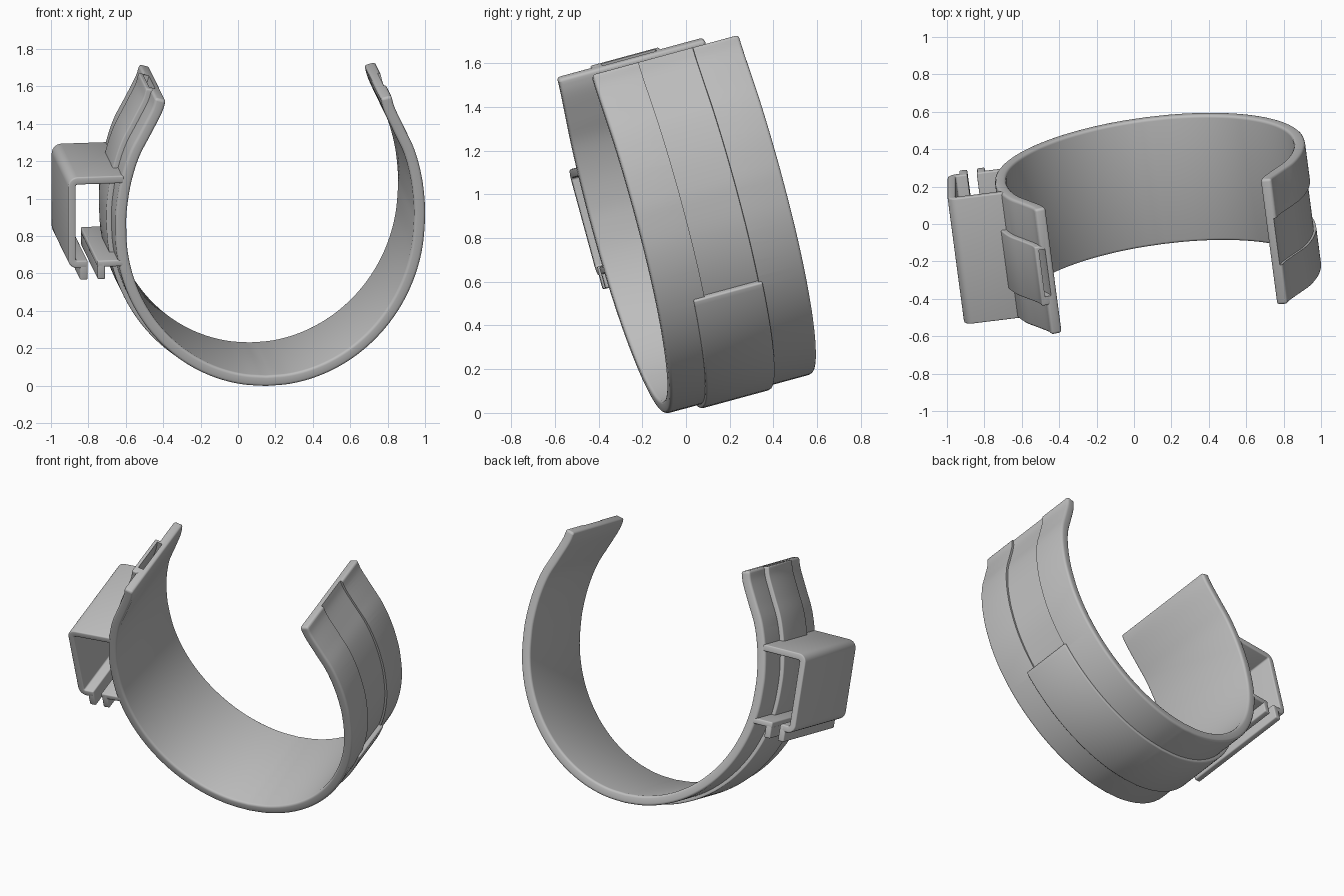
import bpy, bmesh, math
from mathutils import Vector, Matrix

if "Cube" in bpy.data.objects:
    bpy.data.objects.remove(bpy.data.objects["Cube"])

# Tilted frame: AXIS runs across the band's width, U and V span its profile
AXIS = Vector((-0.127, 0.957, 0.26)).normalized()
U = (Vector((1, 0, 0)) - AXIS * AXIS.x).normalized()
V = U.cross(AXIS)
ORIGIN = Vector((0.165, -0.095, 0.0))
WIDTH = 0.7

grey = bpy.data.materials.new("light_grey")
grey.use_nodes = True
grey.diffuse_color = (0.51, 0.51, 0.51, 1)
grey.node_tree.nodes["Principled BSDF"].inputs["Base Color"].default_value = (0.51, 0.51, 0.51, 1)


def ribbon(name, path, lo, hi_start, hi_end, w0=0.0, w1=WIDTH):
    """Sweep a rectangle along a profile path, offset outwards from lo to hi."""
    bm = bmesh.new()
    rings = []
    last = len(path) - 1
    for i, p in enumerate(path):
        t = (path[min(i + 1, last)] - path[max(i - 1, 0)]).normalized()
        n = Vector((-t.y, t.x))
        hi = hi_start + (hi_end - hi_start) * i / last
        ring = []
        for off, w in ((lo, w0), (hi, w0), (hi, w1), (lo, w1)):
            q = p + n * off
            ring.append(bm.verts.new(ORIGIN + U * q.x + V * q.y + AXIS * w))
        rings.append(ring)
    for a, b in zip(rings, rings[1:]):
        for k in range(4):
            bm.faces.new((a[k], a[(k + 1) % 4], b[(k + 1) % 4], b[k]))
    bm.faces.new(rings[0])
    bm.faces.new(rings[-1][::-1])
    bmesh.ops.recalc_face_normals(bm, faces=bm.faces[:])
    mesh = bpy.data.meshes.new(name)
    bm.to_mesh(mesh)
    bm.free()
    mesh.materials.append(grey)
    obj = bpy.data.objects.new(name, mesh)
    bpy.context.collection.objects.link(obj)
    return obj


def finish(obj, bevel, cutters=()):
    """Round the edges, cut and shade."""
    m = obj.modifiers.new("round", 'BEVEL')
    m.width, m.segments, m.limit_method, m.angle_limit = bevel, 3, 'ANGLE', math.radians(50)
    for c in cutters:
        m = obj.modifiers.new("cut", 'BOOLEAN')
        m.operation, m.solver, m.object = 'DIFFERENCE', 'EXACT', c
    bpy.ops.object.select_all(action='DESELECT')
    bpy.context.view_layer.objects.active = obj
    obj.select_set(True)
    for m in list(obj.modifiers):
        bpy.ops.object.modifier_apply(modifier=m.name)
    bpy.ops.object.shade_smooth_by_angle(angle=math.radians(35))


def smooth(points, steps=5):
    """Catmull-Rom curve through the points."""
    pts = [points[0] * 2 - points[1]] + points + [points[-1] * 2 - points[-2]]
    out = []
    for a, b, c, d in zip(pts, pts[1:], pts[2:], pts[3:]):
        for s in range(steps):
            t = s / steps
            out.append(0.5 * (2 * b + (c - a) * t + (2 * a - 5 * b + 4 * c - d) * t ** 2
                              + (3 * b - a - 3 * c + d) * t ** 3))
    return out + [points[-1]]


def fillet(points, radius):
    """Polyline with rounded corners."""
    pts = [Vector(p) for p in points]
    out = [pts[0]]
    for a, b, c in zip(pts, pts[1:], pts[2:]):
        p, q = b + (a - b).normalized() * radius, b + (c - b).normalized() * radius
        centre = p + q - b
        for k in range(7):
            t = k / 6 * math.pi / 2
            out.append(centre + (p - centre) * math.cos(t) + (q - centre) * math.sin(t))
    return out + [pts[-1]]


# Inner profile: right arm, round bottom, mirrored left arm, turned slightly in its plane
arm = [Vector(p) for p in ((0.578, 1.585), (0.6, 1.51), (0.66, 1.385),
                           (0.715, 1.27), (0.754, 1.13), (0.773, 0.99))]
half = smooth(arm + [Vector((0.775 * math.cos(a), 0.89 - 0.835 * math.sin(a)))
                     for a in (math.pi / 2 * k / 10 for k in range(11))])
turn = Matrix.Rotation(-0.025, 2)
pivot = Vector((0, 0.86))
profile = [turn @ (p - pivot) + pivot + Vector((0.007, 0))
           for p in half + [Vector((-p.x, p.y)) for p in half[-2::-1]]]
long_profile = ([profile[0] + (profile[0] - profile[1]) * 2] + profile
                + [profile[-1] + (profile[-1] - profile[-2]) * 2])

# Cutters: shallow channel on the right arm, strap slot in the left tip
channel = ribbon("channel_cutter", [p for p in long_profile if p.x > 0 and p.y > 0.45],
                 0.046, 0.12, 0.12, 0.22, 0.48)
slot = ribbon("slot_cutter", [p for p in long_profile if p.x < 0 and p.y > 1.25],
              0.034, 0.068, 0.068, 0.215, 0.475)

# Band and the raised strap sleeve around its outside
band = ribbon("band", profile, 0.0, 0.06, 0.06)
sleeve = ribbon("strap_sleeve", [p for p in profile if p.x < 0 or p.y < 0.5],
                0.03, 0.075, 0.09, 0.167, 0.495)
finish(band, 0.016, (channel, slot))
finish(sleeve, 0.008, (slot,))
for c in (channel, slot):
    bpy.data.objects.remove(c)

# Side holder, open along its lower edge, with a hanging rib on each side of the gap
holder = ribbon("side_holder", fillet([(-0.78, 1.169), (-1.061, 1.169), (-1.061, 0.706),
                                       (-0.976, 0.706)], 0.031), -0.021, 0.021, 0.021)
finish(holder, 0.008)
lip = ribbon("holder_lip", [Vector((-0.78, 0.706)), Vector((-0.925, 0.706))],
             -0.018, 0.018, 0.018)
finish(lip, 0.008)
for name, x in (("outer_rib", -0.997), ("inner_rib", -0.902)):
    rib = ribbon(name, [Vector((x, 0.722)), Vector((x, 0.62))], -0.021, 0.021, 0.021)
    finish(rib, 0.008)
